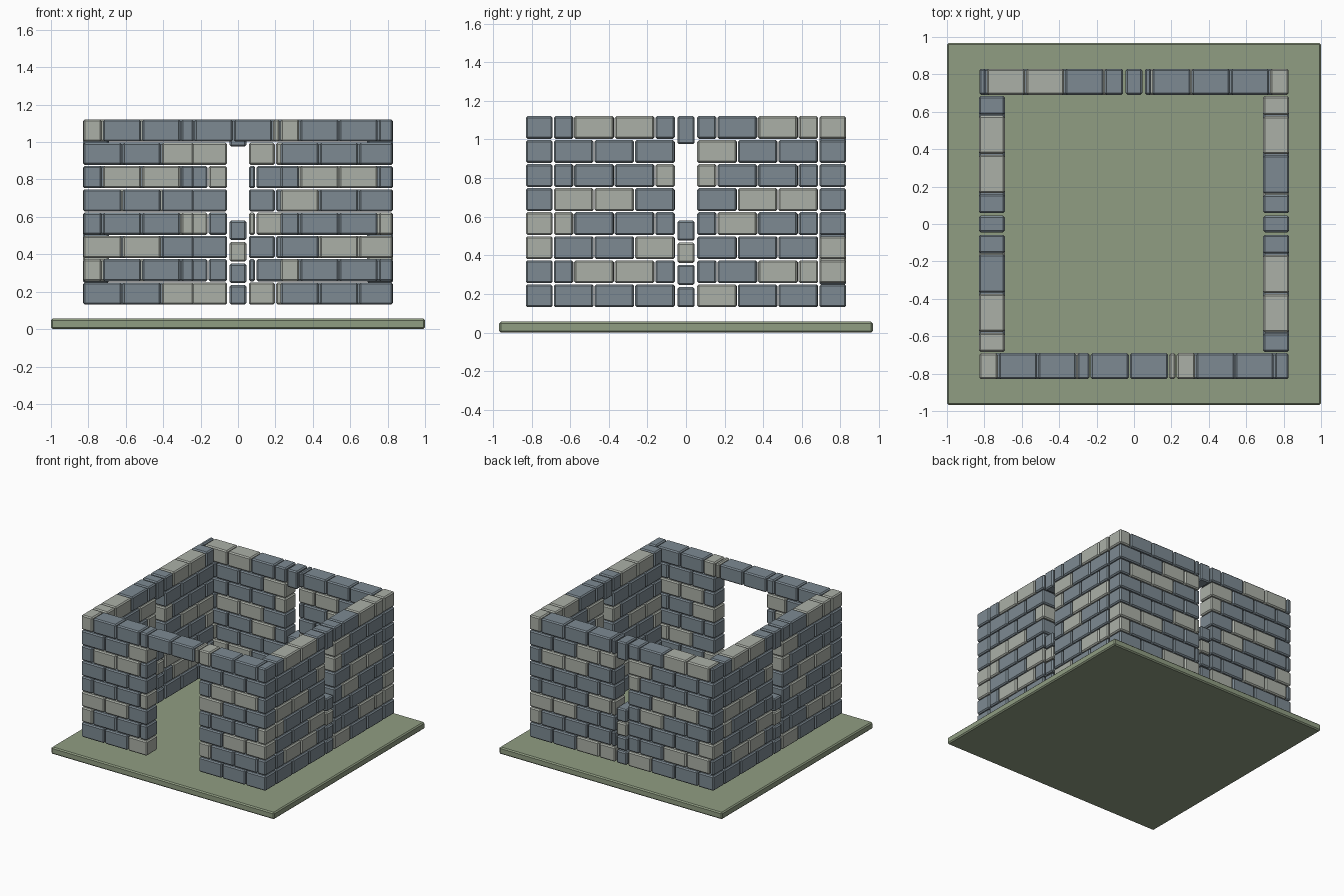
import bpy, bmesh
from mathutils import Matrix, Vector

if "Cube" in bpy.data.objects:
    bpy.data.objects.remove(bpy.data.objects["Cube"])

PITCH, BRICK, DEPTH, GAP = 0.1245, 0.21, 0.14, 0.006
Z0, ROWS, HALF = 0.128, 8, 0.83
SLIT, INNER = 0.055, 0.687


def material(name, rgb):
    m = bpy.data.materials.new(name)
    m.diffuse_color = (*rgb, 1)
    m.use_nodes = True
    m.node_tree.nodes["Principled BSDF"].inputs["Base Color"].default_value = m.diffuse_color
    return m


slate = material("slate_stone", (0.205, 0.255, 0.29))
pale = material("pale_stone", (0.41, 0.435, 0.39))
grass = material("grass_green", (0.28, 0.34, 0.225))

# Stone colour patterns, one word per course, repeating upward (L pale, D slate)
MAIN = "DDLL LDDDD LLDD DDDLL DDDD DLLDD".split()
SECOND = "LDDD DDLLD DDDL DLDDD DLLD LDDDD".split()
DOOR_SIDE = "DDD LDDD DLL DDDL LDD DLLD".split()


def add_brick(bm, u0, u1, z0, z1, colour):
    """One block of a wall that faces -y, outer face at y = -HALF."""
    size = Vector((u1 - u0 - GAP, DEPTH - 0.002, z1 - z0 - GAP))
    mid = Vector(((u0 + u1) / 2, -HALF + DEPTH / 2, (z0 + z1) / 2))
    mat = Matrix.Translation(mid) @ Matrix.Diagonal((*size, 1))
    verts = bmesh.ops.create_cube(bm, size=1, matrix=mat)["verts"]
    for face in {f for v in verts for f in v.link_faces}:
        face.material_index = int(colour == "L")


def add_course(bm, u0, u1, row, word):
    """A run of blocks; every other course begins with a half block."""
    step = BRICK / 2 if row % 2 else BRICK
    z, i, u = Z0 + row * PITCH, 0, u0
    while u < u1 - 0.01:
        end = min(u + step, u1)
        add_brick(bm, u, end, z, z + PITCH, word[i % len(word)])
        u, step, i = end, BRICK, i + 1


def add_panel(bm, u0, u1, pattern, shift=0):
    for row in range(ROWS):
        add_course(bm, u0, u1, row, pattern[(row + shift) % 6])


def add_slit(bm):
    """Filler blocks below the arrow slit and the lintel over it."""
    for i, c in enumerate("DDLD"):
        add_brick(bm, -0.048, 0.048, Z0 + i * 0.115, Z0 + i * 0.115 + 0.11, c)
    add_brick(bm, -0.048, 0.048, 0.973, Z0 + ROWS * PITCH, "D")


def finish(bm, name, mats, turn=0.0, bevel=0.009):
    bmesh.ops.rotate(bm, verts=bm.verts, matrix=Matrix.Rotation(turn, 3, "Z"))
    mesh = bpy.data.meshes.new(name)
    bm.to_mesh(mesh)
    bm.free()
    for m in mats:
        mesh.materials.append(m)
    ob = bpy.data.objects.new(name, mesh)
    bpy.context.collection.objects.link(ob)
    mod = ob.modifiers.new("worn_edges", "BEVEL")
    mod.width, mod.segments = bevel, 1
    return ob


QUARTER = 1.5707963
stones = (slate, pale)

# Front wall with doorway and lintel course
bm = bmesh.new()
add_panel(bm, -HALF, -0.235, MAIN)
add_panel(bm, 0.225, HALF, DOOR_SIDE)
top = Z0 + (ROWS - 1) * PITCH
for a, b, c in ((-0.235, -0.025, "D"), (-0.025, 0.185, "D"), (0.185, 0.225, "L")):
    add_brick(bm, a, b, top, top + PITCH, c)
finish(bm, "front_wall", stones)

# Three walls with arrow slits
for name, half, shift, turns in (("right_wall", INNER, 4, 1),
                                 ("back_wall", HALF, 0, 2),
                                 ("left_wall", INNER, 4, 3)):
    bm = bmesh.new()
    add_panel(bm, -half, -SLIT, MAIN, shift)
    add_panel(bm, SLIT, half, SECOND)
    add_slit(bm)
    finish(bm, name, stones, turns * QUARTER)

# Ground slab
bm = bmesh.new()
bmesh.ops.create_cube(bm, size=1, matrix=Matrix.Translation((0, 0, 0.028))
                      @ Matrix.Diagonal((2, 1.935, 0.056, 1)))
finish(bm, "ground_slab", (grass,))
